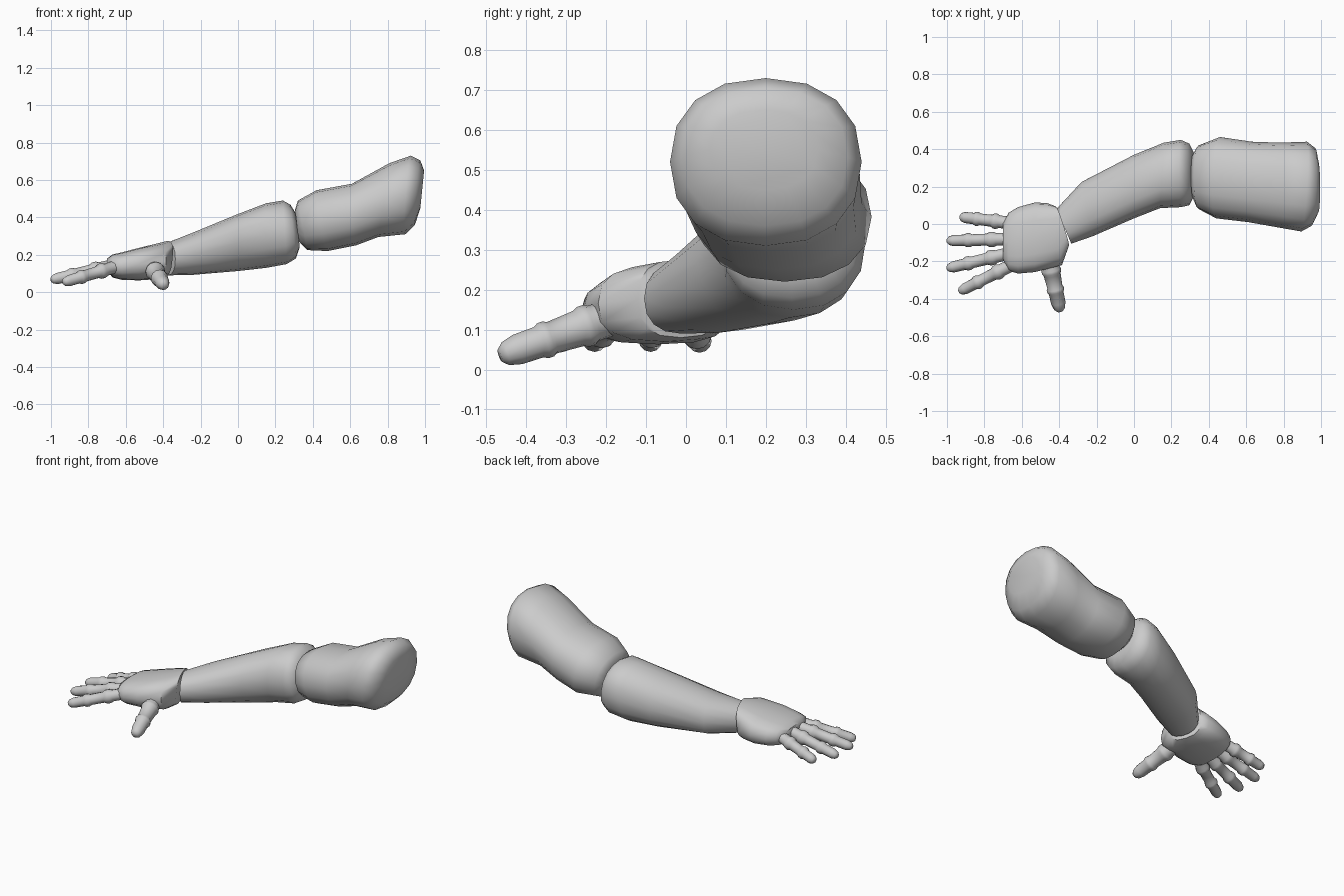
import bpy, bmesh, math
from mathutils import Vector


def skin(name, loops, angle=50):
    """Bridge equal-sized point loops into a closed, smooth-shaded tube."""
    bm = bmesh.new()
    rings = [[bm.verts.new(p) for p in loop] for loop in loops]
    n = len(rings[0])
    for a, b in zip(rings, rings[1:]):
        for i in range(n):
            j = (i + 1) % n
            bm.faces.new((a[i], a[j], b[j], b[i]))
    bm.faces.new(rings[0])
    bm.faces.new(rings[-1])
    bmesh.ops.recalc_face_normals(bm, faces=bm.faces)
    me = bpy.data.meshes.new(name)
    bm.to_mesh(me)
    bm.free()
    for p in me.polygons:
        p.use_smooth = True
    me.set_sharp_from_angle(angle=math.radians(angle))
    ob = bpy.data.objects.new(name, me)
    bpy.context.collection.objects.link(ob)
    return ob


def limb(name, rings, n=16, power=0.88):
    """Rings: x centre, y range, z range, x lean toward +y, x lean toward +z."""
    loops = []
    for x, y0, y1, z0, z1, ly, lz in rings:
        loop = []
        for i in range(n):
            a = 2 * math.pi * i / n
            c, s = math.cos(a), math.sin(a)
            c = math.copysign(abs(c) ** power, c)
            s = math.copysign(abs(s) ** power, s)
            loop.append((x + ly * c + lz * s,
                         (y0 + y1) / 2 + (y1 - y0) / 2 * c,
                         (z0 + z1) / 2 + (z1 - z0) / 2 * s))
        loops.append(loop)
    return skin(name, loops)


def digit(name, base, tip, r, profile, n=12):
    """Turned finger: profile gives (fraction along, radius factor)."""
    base, tip = Vector(base), Vector(tip)
    d = tip - base
    u = d.cross(Vector((0, 0, 1))).normalized()
    v = u.cross(d).normalized()
    loops = []
    for t, k in profile:
        loops.append([base + d * t + (u * math.cos(2 * math.pi * i / n)
                      + v * math.sin(2 * math.pi * i / n)) * r * k for i in range(n)])
    return skin(name, loops, 60)


# Upper arm, elbow end to shoulder end
limb("upper_arm", [
    (0.315, 0.14, 0.37, 0.27, 0.44, 0, -0.01),
    (0.345, 0.08, 0.42, 0.225, 0.49, 0, -0.025),
    (0.45, 0.03, 0.465, 0.22, 0.545, 0.01, -0.03),
    (0.62, 0.01, 0.44, 0.25, 0.58, 0.01, -0.01),
    (0.78, -0.02, 0.435, 0.295, 0.69, 0, 0.03),
    (0.91, -0.04, 0.44, 0.31, 0.73, 0.015, 0.015),
    (0.96, -0.01, 0.405, 0.36, 0.705, 0.01, 0.015),
    (0.985, 0.06, 0.33, 0.45, 0.65, 0, 0.01)])

# Forearm, wrist to elbow
limb("forearm", [
    (-0.375, -0.105, 0.08, 0.09, 0.265, -0.04, 0),
    (-0.25, -0.065, 0.225, 0.092, 0.315, -0.03, 0),
    (0.0, 0.03, 0.37, 0.113, 0.418, 0, 0),
    (0.15, 0.085, 0.435, 0.13, 0.475, 0.01, 0),
    (0.25, 0.09, 0.45, 0.15, 0.49, 0, -0.01),
    (0.295, 0.10, 0.43, 0.18, 0.468, 0, -0.015),
    (0.32, 0.15, 0.38, 0.24, 0.42, 0, -0.01)])

# Palm, wrist to knuckles
limb("palm", [
    (-0.385, -0.12, 0.095, 0.08, 0.275, -0.035, 0.01),
    (-0.425, -0.22, 0.112, 0.07, 0.262, -0.04, 0),
    (-0.53, -0.257, 0.115, 0.063, 0.237, 0, 0),
    (-0.62, -0.265, 0.09, 0.066, 0.213, 0, 0),
    (-0.67, -0.25, 0.06, 0.078, 0.202, 0, 0),
    (-0.70, -0.19, 0.01, 0.115, 0.18, 0, 0)], power=0.75)

# Four fingers with two raised joint bands each
bands = [(0, 1.05), (0.22, 1.05), (0.27, 1.28), (0.33, 1.28), (0.38, 1.0),
         (0.60, 0.97), (0.64, 1.17), (0.69, 1.17), (0.73, 0.95),
         (0.90, 0.93), (0.97, 0.7), (1.0, 0.35)]
for name, base, tip in [
        ("little_finger", (-0.66, 0.005, 0.14), (-0.93, 0.038, 0.063)),
        ("ring_finger", (-0.66, -0.08, 0.145), (-1.0, -0.09, 0.065)),
        ("middle_finger", (-0.66, -0.155, 0.145), (-1.0, -0.238, 0.065)),
        ("index_finger", (-0.64, -0.212, 0.14), (-0.935, -0.362, 0.052))]:
    digit(name, base, tip, 0.032, bands)

# Thumb
digit("thumb", (-0.455, -0.19, 0.13), (-0.395, -0.466, 0.035), 0.042,
      [(0, 1.1), (0.15, 1.1), (0.19, 1.25), (0.24, 1.25), (0.29, 1.1),
       (0.53, 0.98), (0.56, 1.1), (0.61, 1.1), (0.65, 0.95),
       (0.84, 0.92), (0.95, 0.72), (1.0, 0.4)])
